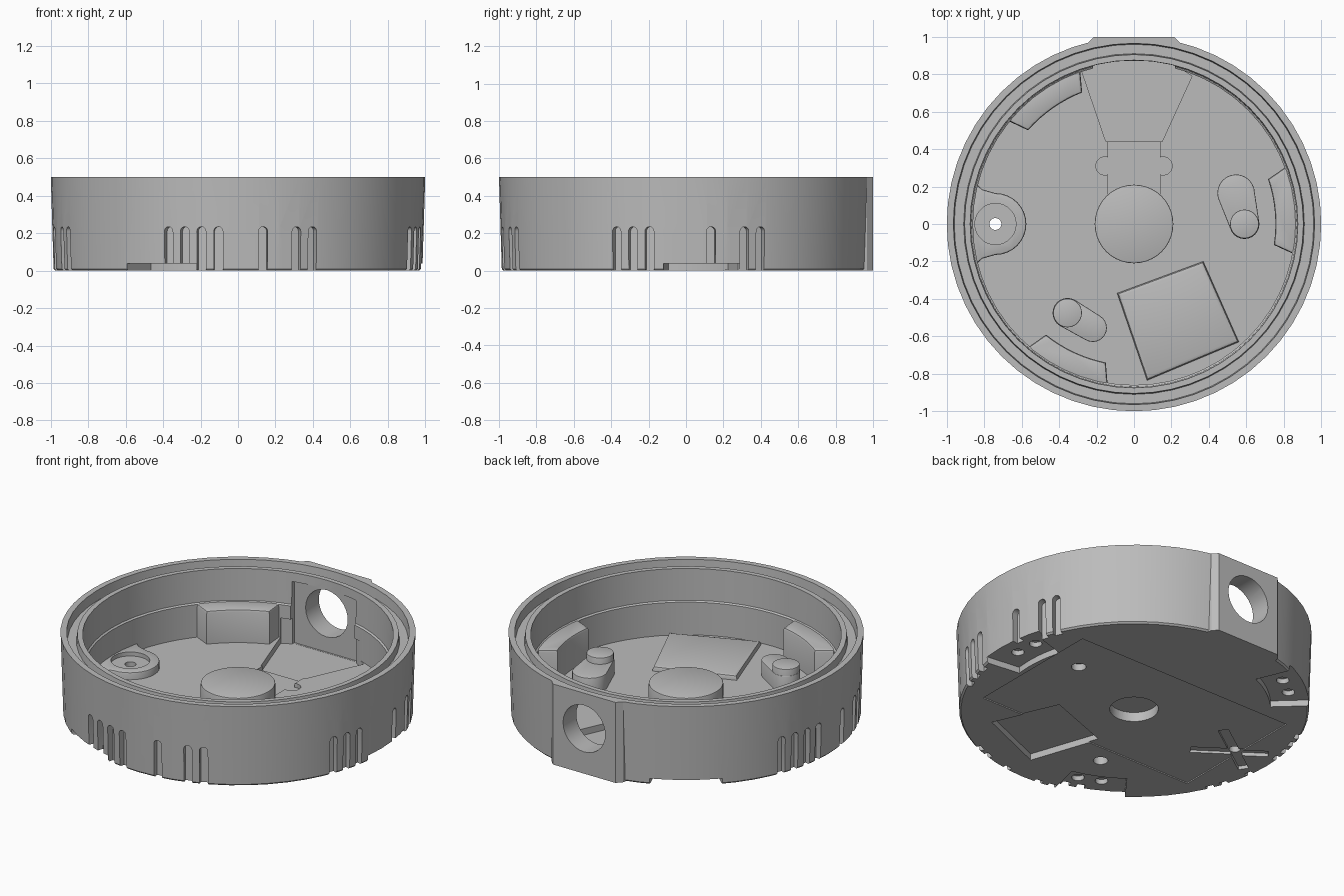
import bpy, bmesh
from math import sin, cos, pi, radians
from mathutils import Matrix, Vector

if "Cube" in bpy.data.objects:
    bpy.data.objects.remove(bpy.data.objects["Cube"], do_unlink=True)

grey = bpy.data.materials.new("plain grey")
grey.use_nodes = True
grey.diffuse_color = (0.5, 0.5, 0.5, 1)
grey.node_tree.nodes["Principled BSDF"].inputs["Base Color"].default_value = (0.5, 0.5, 0.5, 1)


def finish(name, bm):
    bmesh.ops.recalc_face_normals(bm, faces=bm.faces)
    me = bpy.data.meshes.new(name)
    bm.to_mesh(me)
    bm.free()
    me.materials.append(grey)
    ob = bpy.data.objects.new(name, me)
    bpy.context.scene.collection.objects.link(ob)
    return ob


def prism(name, pts, lo, hi, matrix=Matrix(), bevel=0):
    """Extrude a 2D outline along its own z axis."""
    bm = bmesh.new()
    low = [bm.verts.new((x, y, lo)) for x, y in pts]
    face = bm.faces.new(low)
    out = bmesh.ops.extrude_face_region(bm, geom=[face])["geom"]
    top = [v for v in out if isinstance(v, bmesh.types.BMVert)]
    bmesh.ops.translate(bm, verts=top, vec=(0, 0, hi - lo))
    if bevel:
        edges = [e for e in bm.edges if e.verts[0] in top and e.verts[1] in top]
        bmesh.ops.bevel(bm, geom=edges, offset=bevel, segments=2, profile=0.5, affect='EDGES')
    bm.transform(matrix)
    return finish(name, bm)


def arc(r, a0, a1, n, c=(0, 0)):
    angles = [radians(a0 + (a1 - a0) * i / n) for i in range(n + 1)]
    return [(c[0] + r * cos(a), c[1] + r * sin(a)) for a in angles]


def circle(c, r, n=28):
    return arc(r, 0, 360, n, c)[:-1]


def box(x0, x1, y0, y1):
    return [(x0, y0), (x1, y0), (x1, y1), (x0, y1)]


def capsule(p, q, rp, rq):
    d = Vector(q) - Vector(p)
    a = Vector((1, 0)).angle_signed(d) * -180 / pi
    return arc(rp, a + 90, a + 270, 12, p) + arc(rq, a - 90, a + 90, 12, q)


def sector(r0, r1, mid, half0, half1):
    return arc(r0, mid - half0, mid + half0, 8) + arc(r1, mid + half1, mid - half1, 8)


def boolean(target, tool, op='DIFFERENCE'):
    mod = target.modifiers.new("shape", 'BOOLEAN')
    mod.operation, mod.object, mod.solver = op, tool, 'EXACT'
    bpy.context.view_layer.objects.active = target
    bpy.ops.object.modifier_apply(modifier=mod.name)
    bpy.data.objects.remove(tool, do_unlink=True)


def cut(target, pts, lo, hi, matrix=Matrix()):
    boolean(target, prism("cutter", pts, lo, hi, matrix))


# Housing: turned cup with a grooved rim
profile = [(0, 0), (.975, 0), (.985, .01), (1, .5), (.965, .5), (.96, .44), (.91, .44),
           (.905, .485), (.875, .485), (.87, .29), (.86, .283), (.86, .08), (0, .08)]
bm = bmesh.new()
verts = [bm.verts.new((r, 0, z)) for r, z in profile]
edges = [bm.edges.new(pair) for pair in zip(verts, verts[1:])]
bmesh.ops.spin(bm, geom=verts + edges, cent=(0, 0, 0), axis=(0, 0, 1), angle=2 * pi, steps=56)
bmesh.ops.remove_doubles(bm, verts=bm.verts, dist=.0005)
housing = finish("housing", bm)

# Flat cable entry at the back with a round opening
entry = arc(.972, 75, 105, 8) + [(-.245, .969), (-.215, 1), (.215, 1), (.245, .969)]
boolean(housing, prism("entry", entry, 0, .5), 'UNION')
cut(housing, box(-.22, .22, .7, .87), .041, .43)
along_y = Matrix.Translation((0, 0, .28)) @ Matrix.Rotation(radians(90), 4, 'X')
cut(housing, circle((0, 0), .145), -1.1, -.7, along_y)

# Vent slots in three pairs of groups
slot = arc(.024, 0, 180, 8, (0, .211)) + [(-.024, -.1), (.024, -.1)]
outward = Matrix(((0, 0, 1), (1, 0, 0), (0, 1, 0))).to_4x4()
for side in (-90, 0, 180):
    for start in (-22, 7.8):
        for i in range(4):
            turn = Matrix.Rotation(radians(side + start + 5.3 * i), 4, 'Z')
            cut(housing, slot, .95, 1.1, turn @ outward)

# Sunken cable tray and clip seat in the floor
cut(housing, [(-.15, .44), (.15, .44), (.31, .79), (.2, .86), (-.2, .86), (-.28, .82)], .04, .2)
cut(housing, box(-.14, .14, .12, .45), .055, .2)
for x in (-.155, .155):
    cut(housing, circle((x, .31), .05, 12), .055, .2)

# Shallow label panel and crossed grooves underneath
cut(housing, box(-.76, .74, -.44, .43), -.1, .007)
for a in (35, -35):
    m = Matrix.Translation((-.74, 0, 0)) @ Matrix.Rotation(radians(a), 4, 'Z')
    cut(housing, box(-.19, .25, -.03, .03), -.1, .022, m)

# Stepped mounting pads: inner blocks above, notches and screw holes below
for mid in (5, 125, 245):
    cut(housing, sector(.77, 1.1, mid, 12, 12), -.1, .038)
    for a in (mid - 3, mid + 6):
        cut(housing, circle((.88 * cos(radians(a)), .88 * sin(radians(a))), .036, 16), -.1, .068)
    prism("mounting_block", sector(.755, .89, mid, 13.5, 16), .07, .285, bevel=.015)

# Centre pedestal, hollow from below
cut(housing, circle((0, 0), .137), -.1, .3)
prism("pedestal", circle((0, 0), .21, 40), .065, .185, bevel=.006)

# Raised trapezoid panel at the front, hollow from below
panel = [(-.09, -.37), (.37, -.2), (.56, -.63), (.07, -.835)]
cx, cy = (sum(p[i] for p in panel) / 4 for i in (0, 1))
cut(housing, [(cx + (x - cx) * .9, cy + (y - cy) * .9) for x, y in panel], -.1, .3)
prism("raised_panel", panel, .04, .11, bevel=.02)

# Locating lugs: a low capsule carrying a taller round post
for foot, post, r in (((.545, .165), (.59, 0), .1), ((-.22, -.555), (-.355, -.475), .075)):
    cut(housing, circle(foot, .042, 16), -.1, .3)
    prism("lug", capsule(foot, post, r, .08), .05, .175, bevel=.006)
    prism("lug_post", circle(post, .077), .1, .215, bevel=.005)

# Screw boss on the right wall, with a recessed seat
centre = (-.74, 0)
boss_outline = arc(.165, -90, 90, 16, centre) + [(-.81, .185), (-.86, .23), (-.88, 0), (-.86, -.23), (-.81, -.185)]
boss = prism("screw_boss", boss_outline, .05, .125, bevel=.01)
cut(boss, circle(centre, .11), .1, .3)
for part in (housing, boss):
    cut(part, circle(centre, .032, 16), -.1, .3)

# Smooth shading with sharp edges kept
for ob in bpy.context.scene.objects:
    ob.select_set(ob.type == 'MESH')
bpy.context.view_layer.objects.active = housing
bpy.ops.object.shade_smooth_by_angle(angle=radians(30))
